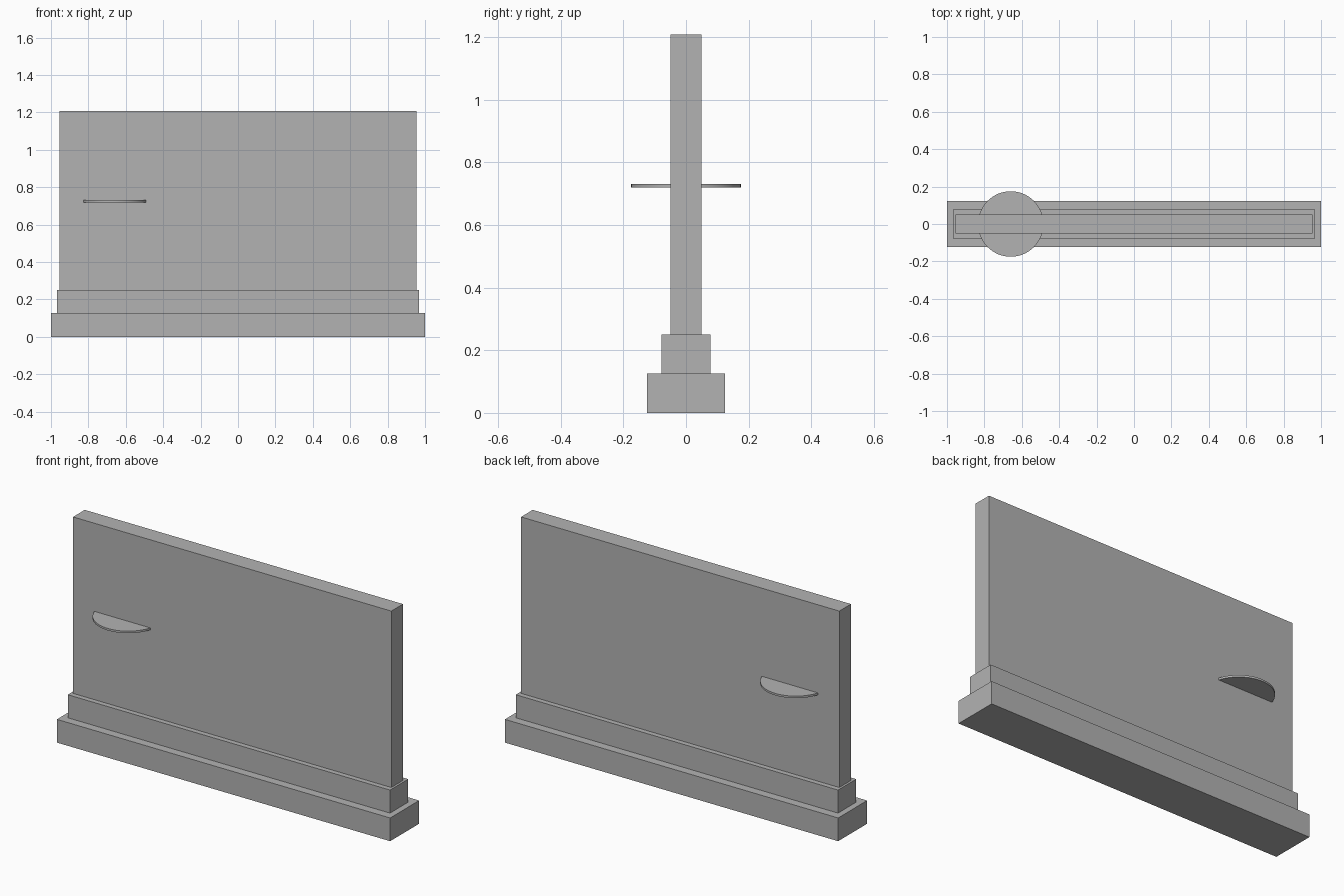
import bpy

if "Cube" in bpy.data.objects:
    bpy.data.objects.remove(bpy.data.objects["Cube"])

grey = bpy.data.materials.new("plain grey")
grey.diffuse_color = (0.45, 0.45, 0.45, 1)
grey.use_nodes = True
grey.node_tree.nodes["Principled BSDF"].inputs["Base Color"].default_value = grey.diffuse_color


def box(name, hx, hy, z0, z1):
    bpy.ops.mesh.primitive_cube_add(size=1, location=(0, 0, (z0 + z1) / 2))
    ob = bpy.context.object
    ob.name = name
    ob.scale = (2 * hx, 2 * hy, z1 - z0)
    bpy.ops.object.transform_apply(location=False, rotation=False, scale=True)
    ob.data.materials.append(grey)


# Stepped plinth and upright slab
box("lower_base", 1.0, 0.124, 0.0, 0.126)
box("upper_base", 0.967, 0.078, 0.126, 0.251)
box("wall_slab", 0.955, 0.05, 0.251, 1.208)

# Thin round shelf passing through the slab
bpy.ops.mesh.primitive_cylinder_add(vertices=64, radius=0.175, depth=0.011,
                                    location=(-0.659, 0, 0.7245))
disc = bpy.context.object
disc.name = "round_shelf"
disc.data.materials.append(grey)
bpy.ops.object.shade_smooth_by_angle()
